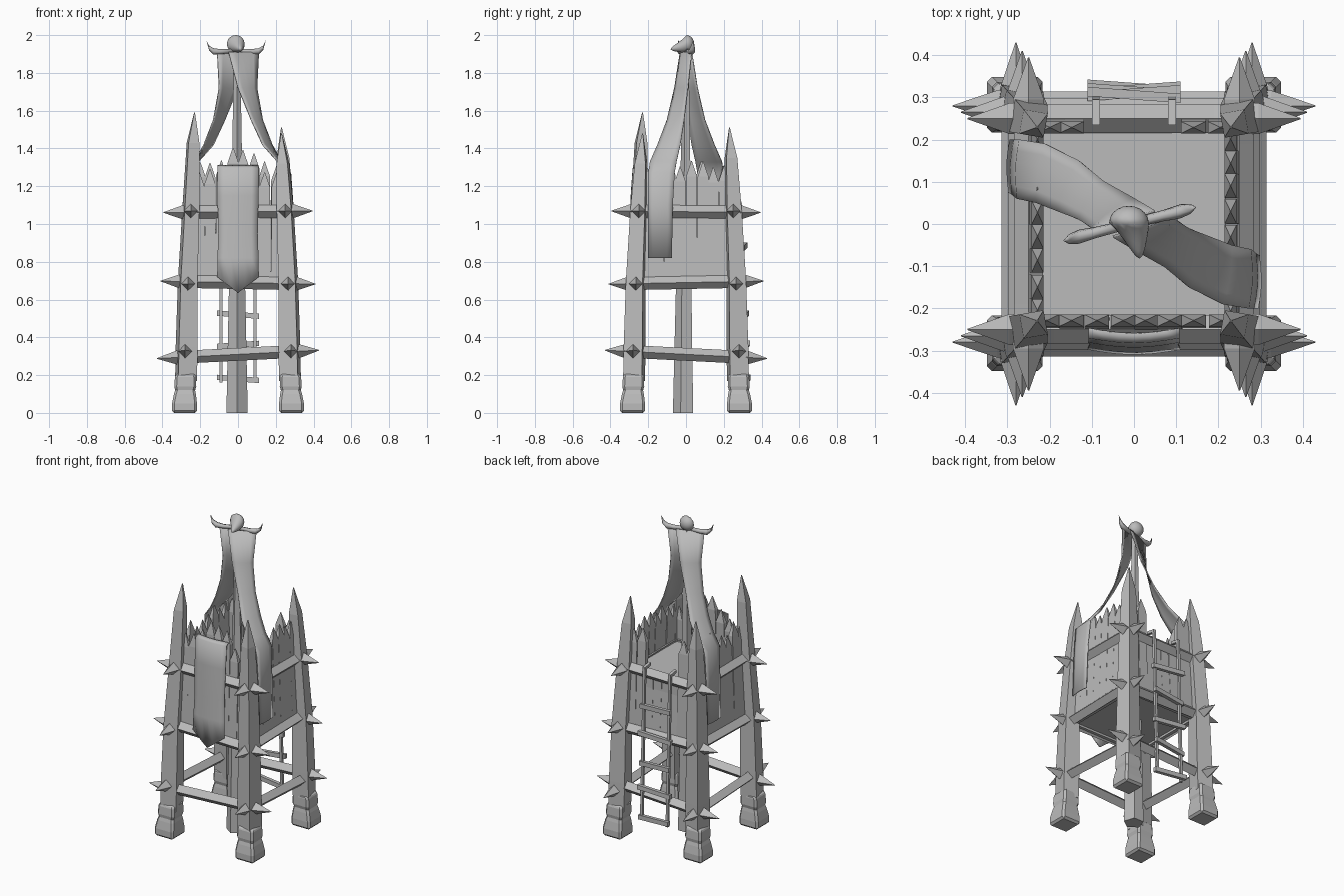
import bpy, bmesh, math, random
from mathutils import Vector

random.seed(4)
cube = bpy.data.objects.get("Cube")
if cube:
    bpy.data.objects.remove(cube, do_unlink=True)

grey = bpy.data.materials.new("plain grey")
grey.use_nodes = True
grey.diffuse_color = (0.5, 0.5, 0.5, 1)
grey.node_tree.nodes["Principled BSDF"].inputs["Base Color"].default_value = (0.5, 0.5, 0.5, 1)


def finish(name, bm, smooth=False):
    bmesh.ops.recalc_face_normals(bm, faces=bm.faces)
    mesh = bpy.data.meshes.new(name)
    bm.to_mesh(mesh)
    bm.free()
    mesh.materials.append(grey)
    for p in mesh.polygons:
        p.use_smooth = smooth
    obj = bpy.data.objects.new(name, mesh)
    bpy.context.collection.objects.link(obj)
    return obj


def bar(bm, stations, axis="z", sides=4, turn=45):
    """Loft through (centre, half width, half depth) stations; rings lie across the axis."""
    u, v = {"x": ((0, 1, 0), (0, 0, 1)), "y": ((1, 0, 0), (0, 0, 1)), "z": ((1, 0, 0), (0, 1, 0))}[axis]
    u, v = Vector(u), Vector(v)
    grow = 1 / math.cos(math.pi / sides)
    rings = []
    for c, a, b in stations:
        ring = []
        for i in range(sides):
            t = math.radians(turn) + math.tau * i / sides
            ring.append(bm.verts.new(Vector(c) + grow * (u * a * math.cos(t) + v * b * math.sin(t))))
        rings.append(ring)
    for r, s in zip(rings, rings[1:]):
        for i in range(sides):
            j = (i + 1) % sides
            bm.faces.new((r[i], r[j], s[j], s[i]))
    bm.faces.new(rings[0])
    bm.faces.new(rings[-1])


def cloth(name, rows, columns, sag, out):
    """Sheet between pairs of edge points, bowed along the out direction."""
    bm = bmesh.new()
    grid = []
    for a, b in rows:
        a, b = Vector(a), Vector(b)
        line = []
        for i in range(columns + 1):
            t = i / columns
            line.append(bm.verts.new(a.lerp(b, t) + Vector(out) * sag * math.sin(math.pi * t)))
        grid.append(line)
    for r, s in zip(grid, grid[1:]):
        for i in range(columns):
            bm.faces.new((r[i], r[i + 1], s[i + 1], s[i]))
    obj = finish(name, bm, True)
    mod = obj.modifiers.new("thickness", "SOLIDIFY")
    mod.thickness = 0.006
    mod.offset = 0
    return obj


# Corner posts with carved feet
tips = {(-1, -1): 1.59, (1, -1): 1.48, (1, 1): 1.51, (-1, 1): 1.47}
for (sx, sy), top in tips.items():
    tag = ("front" if sy < 0 else "back") + ("_left" if sx > 0 else "_right")

    def at(d, z):
        return (sx * d, sy * d, z)
    bm = bmesh.new()
    bar(bm, [(at(0.275, 0.17), 0.05, 0.05), (at(0.272, 0.35), 0.05, 0.05), (at(0.266, 0.7), 0.045, 0.045),
             (at(0.25, 1.07), 0.039, 0.039), (at(0.238, top - 0.16), 0.029, 0.029),
             (at(0.23, top), 0.002, 0.002)], turn=45 + 10 * sx * sy)
    finish(tag + "_post", bm)
    bm = bmesh.new()
    bar(bm, [(at(0.283, 0), 0.066, 0.066), (at(0.283, 0.05), 0.066, 0.066), (at(0.281, 0.1), 0.058, 0.058),
             (at(0.28, 0.12), 0.053, 0.053), (at(0.279, 0.14), 0.058, 0.058), (at(0.278, 0.19), 0.056, 0.056),
             (at(0.276, 0.21), 0.05, 0.05)])
    foot = finish(tag + "_foot", bm)
    soften = foot.modifiers.new("worn_edges", "BEVEL")
    soften.width = 0.012

# Diamond rails with pointed ends on three levels
levels = [("lower", 0.31, 0.28, 0.43, 0.022), ("middle", 0.69, 0.265, 0.41, -0.008), ("upper", 1.065, 0.25, 0.395, 0.004)]
for level, z, off, reach, tilt in levels:
    for axis in "xy":
        for side in (-1, 1):
            slope = tilt if axis == "x" else -tilt

            def on(s):
                h = z + slope * s / reach
                return (s, side * off, h) if axis == "x" else (side * off, s, h)
            bm = bmesh.new()
            bar(bm, [(on(-reach), 0.001, 0.001), (on(-off - 0.045), 0.026, 0.026), (on(-off + 0.06), 0.024, 0.024),
                     (on(off - 0.06), 0.024, 0.024), (on(off + 0.045), 0.026, 0.026), (on(reach), 0.001, 0.001)],
                axis, turn=0)
            where = {"x-1": "front", "x1": "back", "y-1": "right", "y1": "left"}[axis + str(side)]
            finish(f"{level}_{where}_rail", bm)

# Pointed paling walls, low and blunt behind the ladder
for where in ("front", "back", "left", "right"):
    bm = bmesh.new()

    def spot(t, d, z):
        return {"front": (t, -d, z), "back": (t, d, z), "left": (d, t, z), "right": (-d, t, z)}[where]

    def ring(t, d, z, w, h):
        return (spot(t, d, z), w, h) if where in ("front", "back") else (spot(t, d, z), h, w)

    for i in range(8):
        s = -0.203 + i * 0.058
        middle = abs(s) < 0.1
        gap = where == "back" and middle
        top = 1.05 if gap else random.uniform(1.26, 1.34) + (0.07 if where == "front" and middle else 0)
        sway = s + random.uniform(-0.005, 0.005)
        tip = 0.026 if gap else 0.002
        bar(bm, [ring(s, 0.25, 0.665, 0.029, 0.014), ring(sway, 0.229, top - 0.08, 0.029, 0.014),
                 ring(sway, 0.229, top, tip, tip / 2)])
    finish(where + "_palings", bm)

# Floors
for name, z, half in (("lookout_floor", 1.04, 0.235), ("base_floor", 0.69, 0.25)):
    bm = bmesh.new()
    bar(bm, [((0, 0, z - 0.012), half, half), ((0, 0, z + 0.012), half, half)])
    finish(name, bm)

# Central mast
bm = bmesh.new()
bar(bm, [((-0.005, -0.01, 0), 0.048, 0.048), ((-0.005, -0.008, 0.7), 0.036, 0.036),
         ((-0.005, 0, 1.3), 0.023, 0.023), ((-0.005, 0, 1.93), 0.014, 0.014)], sides=5, turn=54)
finish("mast", bm)

# Beast skull tapering into a snout, and horns
bm = bmesh.new()
bmesh.ops.create_icosphere(bm, subdivisions=3, radius=1)
for v in bm.verts:
    front = max(0, -v.co.y)
    slim = 1 - 0.45 * front
    v.co = Vector((v.co.x * 0.047 * slim - 0.012 + 0.025 * front, v.co.y * (0.04 + 0.045 * front) + 0.003,
                   v.co.z * 0.046 * slim + 1.954 - 0.028 * front))
finish("skull", bm, True)
bm = bmesh.new()
for e in (-1, 1):
    path = [(0, 1.918, 0.01), (0.08, 1.912, 0.012), (0.12, 1.914, 0.015), (0.143, 1.932, 0.011), (0.157, 1.972, 0.001)]
    bar(bm, [((e * d - 0.01, e * d * 0.25, z), r, r) for d, z, r in path], "x", sides=6)
finish("horns", bm, True)

# Two long banners draped from the mast over opposite walls
front_edge = [(-0.05, -0.03), (0, -0.06), (0.07, -0.1), (0.13, -0.15), (0.21, -0.19), (0.27, -0.2), (0.282, -0.2), (0.292, -0.2)]
back_edge = [(0.11, 0.03), (0.1, 0.01), (0.13, -0.01), (0.18, -0.03), (0.23, -0.05), (0.275, -0.06), (0.287, -0.07), (0.295, -0.075)]
heights = [1.91, 1.72, 1.55, 1.42, 1.33, 1.27, 1.1, 0.82]
for name, e in (("left_banner", 1), ("right_banner", -1)):
    rows = [((e * a[0], e * a[1], z), (e * b[0], e * b[1], z)) for a, b, z in zip(front_edge, back_edge, heights)]
    cloth(name, rows, 5, 0.006, (e, -0.4 * e, 0))

# Front hanging cloth resting outside the palings, with a pointed hem
rows = []
for y, z, w in ((-0.248, 1.31, 0.108), (-0.268, 1.295, 0.108), (-0.278, 1.15, 0.108),
                (-0.284, 0.95, 0.104), (-0.29, 0.82, 0.108), (-0.295, 0.72, 0.11)):
    rows.append(((-w, y, z), (w, y, z)))
hanging = cloth("front_hanging_cloth", rows, 6, 0.012, (0, -1, 0))
for v in hanging.data.vertices:
    if v.co.z < 0.75:
        v.co.z -= 0.085 * (1 - abs(v.co.x) / 0.11)

# Ladder hooked over the back rail
bm = bmesh.new()
for x in (-0.09, 0.09):
    bar(bm, [((x, 0.315, 0.16), 0.008, 0.008), ((x, 0.288, 1.11), 0.008, 0.008)])
    bar(bm, [((x, 0.295, 1.11), 0.009, 0.009), ((x, 0.235, 1.12), 0.009, 0.009)], "y")
for i, z in enumerate((0.18, 0.36, 0.52, 0.7, 0.88)):
    lean = 0.008 * (-1) ** i
    y = 0.328 - 0.025 * z
    bar(bm, [((-0.11, y + lean, z + lean), 0.011, 0.014), ((0.11, y - lean, z - lean), 0.011, 0.014)], "x")
finish("ladder", bm)
